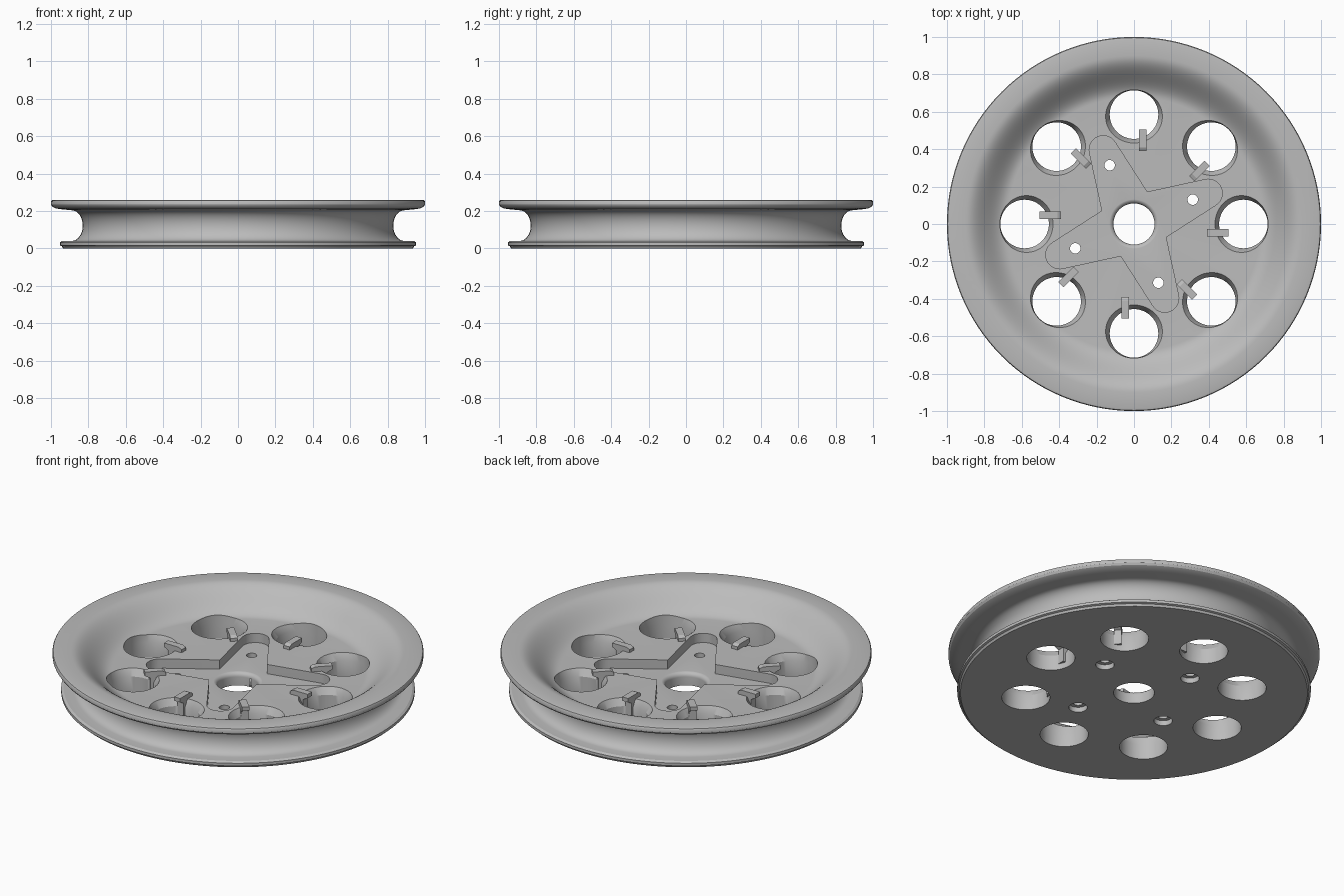
import bpy, bmesh, math
from math import pi, sin, cos, radians
from mathutils import Matrix, Vector

if "Cube" in bpy.data.objects:
    bpy.data.objects.remove(bpy.data.objects["Cube"])

grey = bpy.data.materials.new("plain_grey")
grey.use_nodes = True
grey.diffuse_color = (0.5, 0.5, 0.5, 1)
grey.node_tree.nodes["Principled BSDF"].inputs["Base Color"].default_value = (0.5, 0.5, 0.5, 1)

FLOOR, STAR_FLOOR = 0.13, 0.075


def make_object(name, bm):
    bmesh.ops.recalc_face_normals(bm, faces=bm.faces)
    mesh = bpy.data.meshes.new(name)
    bm.to_mesh(mesh)
    bm.free()
    mesh.materials.append(grey)
    obj = bpy.data.objects.new(name, mesh)
    bpy.context.collection.objects.link(obj)
    return obj


def revolve(points, steps):
    """Lathe an (r, z) outline that starts and ends on the axis."""
    bm = bmesh.new()
    verts = [bm.verts.new((r, 0, z)) for r, z in points]
    edges = [bm.edges.new(pair) for pair in zip(verts, verts[1:])]
    bmesh.ops.spin(bm, geom=verts + edges, cent=(0, 0, 0), axis=(0, 0, 1),
                   angle=2 * pi, steps=steps, use_merge=True)
    bmesh.ops.remove_doubles(bm, verts=bm.verts, dist=1e-5)
    return bm


def prism(bm, points, height):
    """Extrude a flat outline along z; return its vertices."""
    face = bm.faces.new([bm.verts.new((x, y, 0)) for x, y in points])
    base = list(face.verts)
    grown = bmesh.ops.extrude_face_region(bm, geom=[face])["geom"]
    top = [v for v in grown if isinstance(v, bmesh.types.BMVert)]
    bmesh.ops.translate(bm, verts=top, vec=(0, 0, height))
    return base + top


def cut(target, cutter):
    cutter.hide_render = True
    mod = target.modifiers.new("cut", "BOOLEAN")
    mod.operation, mod.solver, mod.object = "DIFFERENCE", "EXACT", cutter
    bpy.context.view_layer.objects.active = target
    bpy.ops.object.modifier_apply(modifier=mod.name)
    bpy.data.objects.remove(cutter)


# Wheel body: flat base, rounded groove, wide upper lip and dished top
profile = [(0, 0), (0.935, 0), (0.942, 0.012), (0.953, 0.016), (0.953, 0.032), (0.94, 0.04)]
for i in range(17):
    t = pi * (i / 16 - 0.5)
    profile.append((0.89 - 0.06 * cos(t), 0.122 + 0.082 * sin(t)))
profile += [(0.94, 0.209), (0.975, 0.214), (0.993, 0.223), (1, 0.234),
            (1, 0.25), (0.996, 0.257), (0.985, 0.26)]
for i in range(17):
    t = i / 16
    profile.append((0.9 - 0.22 * t, FLOOR + 0.065 * (1 + cos(pi * t))))
profile.append((0, FLOOR))
wheel = make_object("wheel_body", revolve(profile, 128))

# Four-armed star recess with rounded tips
outline = []
for k in range(4):
    turn = Matrix.Rotation(radians(22.5 + 90 * k), 2)
    outline.append(turn @ Vector((0.13, -0.13)))
    for i in range(15):
        a = radians(-80 + 160 * i / 14)
        outline.append(turn @ Vector((0.43 + 0.075 * cos(a), 0.075 * sin(a))))
bm = bmesh.new()
bmesh.ops.translate(bm, verts=prism(bm, outline, 0.2), vec=(0, 0, STAR_FLOOR))
cut(wheel, make_object("star_cutter", bm))

# Centre bore with a rounded upper edge
bore = [(0, -0.1), (0.11, -0.1)]
for i in range(7):
    a = pi / 2 * i / 6
    bore.append((0.135 - 0.025 * cos(a), STAR_FLOOR - 0.025 + 0.0255 * sin(a)))
bore += [(0.135, 0.1), (0, 0.1)]
cut(wheel, make_object("bore_cutter", revolve(bore, 64)))

# Screw holes in the star arms, counterbored from below
for k in range(4):
    bm = revolve([(0, -0.1), (0.05, -0.1), (0.05, 0.03), (0.028, 0.03),
                  (0.028, 0.2), (0, 0.2)], 32)
    a = radians(22.5 + 90 * k)
    bmesh.ops.translate(bm, verts=bm.verts, vec=(0.34 * cos(a), 0.34 * sin(a), 0))
    cut(wheel, make_object("screw_cutter", bm))

# Eight large holes, flared at the top towards the hub
for k in range(8):
    bm = revolve([(0, -0.1), (0.13, -0.1), (0.13, 0.09), (0.152, FLOOR),
                  (0.152, 0.4), (0, 0.4)], 48)
    for v in bm.verts:
        if v.co.z > 0.1:
            v.co.x = v.co.x * 0.935 - 0.01
    place = Matrix.Rotation(pi / 4 * k, 4, "Z") @ Matrix.Translation((0.585, 0, 0))
    bmesh.ops.transform(bm, matrix=place, verts=bm.verts)
    cut(wheel, make_object("hole_cutter", bm))

bpy.ops.object.select_all(action="DESELECT")
wheel.select_set(True)
bpy.context.view_layer.objects.active = wheel
bpy.ops.object.shade_smooth_by_angle(angle=radians(30))

# Hooked clips that sit on the floor and hang into each hole
hook = [(0.39, 0.12), (0.39, 0.148), (0.41, 0.158), (0.505, 0.158),
        (0.505, 0.135), (0.475, 0.12), (0.475, 0.035), (0.445, 0.035), (0.445, 0.12)]
bm = bmesh.new()
upright = Matrix.Translation((0, -0.027, 0)) @ Matrix.Rotation(pi / 2, 4, "X")
for k in range(8):
    verts = prism(bm, hook, 0.04)
    bmesh.ops.transform(bm, matrix=Matrix.Rotation(pi / 4 * k, 4, "Z") @ upright, verts=verts)
make_object("hole_clips", bm)
